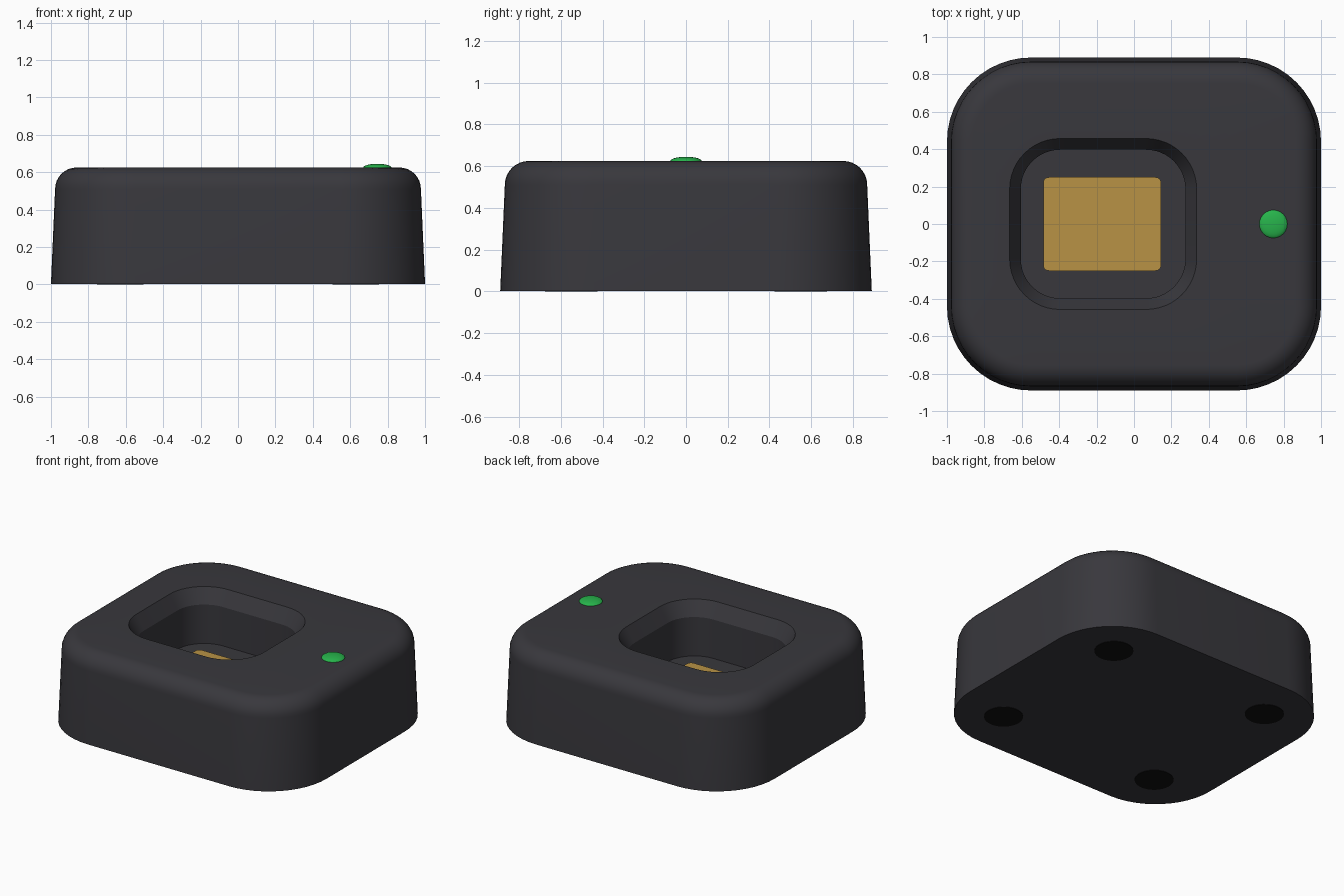
import bpy, bmesh, math

cube = bpy.data.objects.get("Cube")
if cube:
    bpy.data.objects.remove(cube, do_unlink=True)


def material(name, rgb, roughness=0.6):
    m = bpy.data.materials.new(name)
    m.use_nodes = True
    m.diffuse_color = (*rgb, 1)
    bsdf = m.node_tree.nodes["Principled BSDF"]
    bsdf.inputs["Base Color"].default_value = (*rgb, 1)
    bsdf.inputs["Roughness"].default_value = roughness
    return m


charcoal = material("charcoal plastic", (0.04, 0.039, 0.046))
gold = material("gold contact", (0.48, 0.29, 0.06))
green = material("green light", (0.02, 0.45, 0.07))
black = material("black rubber", (0.005, 0.005, 0.005))


def rounded_ring(bm, cx, hx, hy, r, z, steps=12):
    """Ring of vertices along a rounded rectangle."""
    ring = []
    for corner, (sx, sy) in enumerate([(1, 1), (-1, 1), (-1, -1), (1, -1)]):
        for i in range(steps + 1):
            a = math.pi / 2 * (corner + i / steps)
            ring.append(bm.verts.new((cx + sx * (hx - r) + r * math.cos(a),
                                      sy * (hy - r) + r * math.sin(a), z)))
    return ring


def loft(name, sections, mat):
    """Closed solid through a list of (cx, hx, hy, r, z) sections."""
    bm = bmesh.new()
    rings = [rounded_ring(bm, *s) for s in sections]
    for low, high in zip(rings, rings[1:]):
        n = len(low)
        for i in range(n):
            j = (i + 1) % n
            bm.faces.new((low[i], low[j], high[j], high[i]))
    bm.faces.new(rings[0][::-1])
    bm.faces.new(rings[-1])
    return finish(name, bm, mat)


def finish(name, bm, mat):
    bmesh.ops.recalc_face_normals(bm, faces=bm.faces)
    mesh = bpy.data.meshes.new(name)
    bm.to_mesh(mesh)
    bm.free()
    mesh.materials.append(mat)
    ob = bpy.data.objects.new(name, mesh)
    bpy.context.collection.objects.link(ob)
    bpy.ops.object.select_all(action='DESELECT')
    ob.select_set(True)
    bpy.context.view_layer.objects.active = ob
    bpy.ops.object.shade_smooth_by_angle(angle=math.radians(28))
    return ob


# Tapered housing with a rolled top edge and a sunken pocket
WIDTH, DEPTH, CORNER, TOP = 1.0, 0.89, 0.45, 0.625
TAPER, ROLL, POCKET_X = 0.022, 0.115, -0.165


def outer(inset, z):
    return (0, WIDTH - inset, DEPTH - inset, CORNER - inset, z)


sections = [outer(0, 0.003)]
for k in range(9):
    a = math.pi / 2 * k / 8
    sections.append(outer(TAPER + ROLL * (1 - math.cos(a)),
                          TOP - ROLL + ROLL * math.sin(a)))
sections += [(POCKET_X, 0.5, 0.457, 0.27, TOP),
             (POCKET_X, 0.44, 0.397, 0.21, TOP - 0.1),
             (POCKET_X, 0.44, 0.397, 0.21, 0.25)]
loft("dock_housing", sections, charcoal)

# Contact pad on the pocket floor
loft("contact_pad", [(-0.17, 0.315, 0.25, 0.03, 0.245),
                     (-0.17, 0.315, 0.25, 0.03, 0.26)], gold)

# Domed status light
bm = bmesh.new()
bmesh.ops.create_uvsphere(bm, u_segments=24, v_segments=16, radius=1)
bmesh.ops.scale(bm, vec=(0.075, 0.075, 0.02), verts=bm.verts)
bmesh.ops.translate(bm, vec=(0.745, 0, TOP), verts=bm.verts)
finish("status_light", bm, green)

# Four rubber feet
for side, sx in (("left", 1), ("right", -1)):
    for end, sy in (("front", -1), ("back", 1)):
        bm = bmesh.new()
        bmesh.ops.create_cone(bm, cap_ends=True, segments=32,
                              radius1=0.125, radius2=0.125, depth=0.01)
        bmesh.ops.translate(bm, vec=(sx * 0.63, sy * 0.55, 0.005), verts=bm.verts)
        finish(f"{end}_{side}_foot", bm, black)
